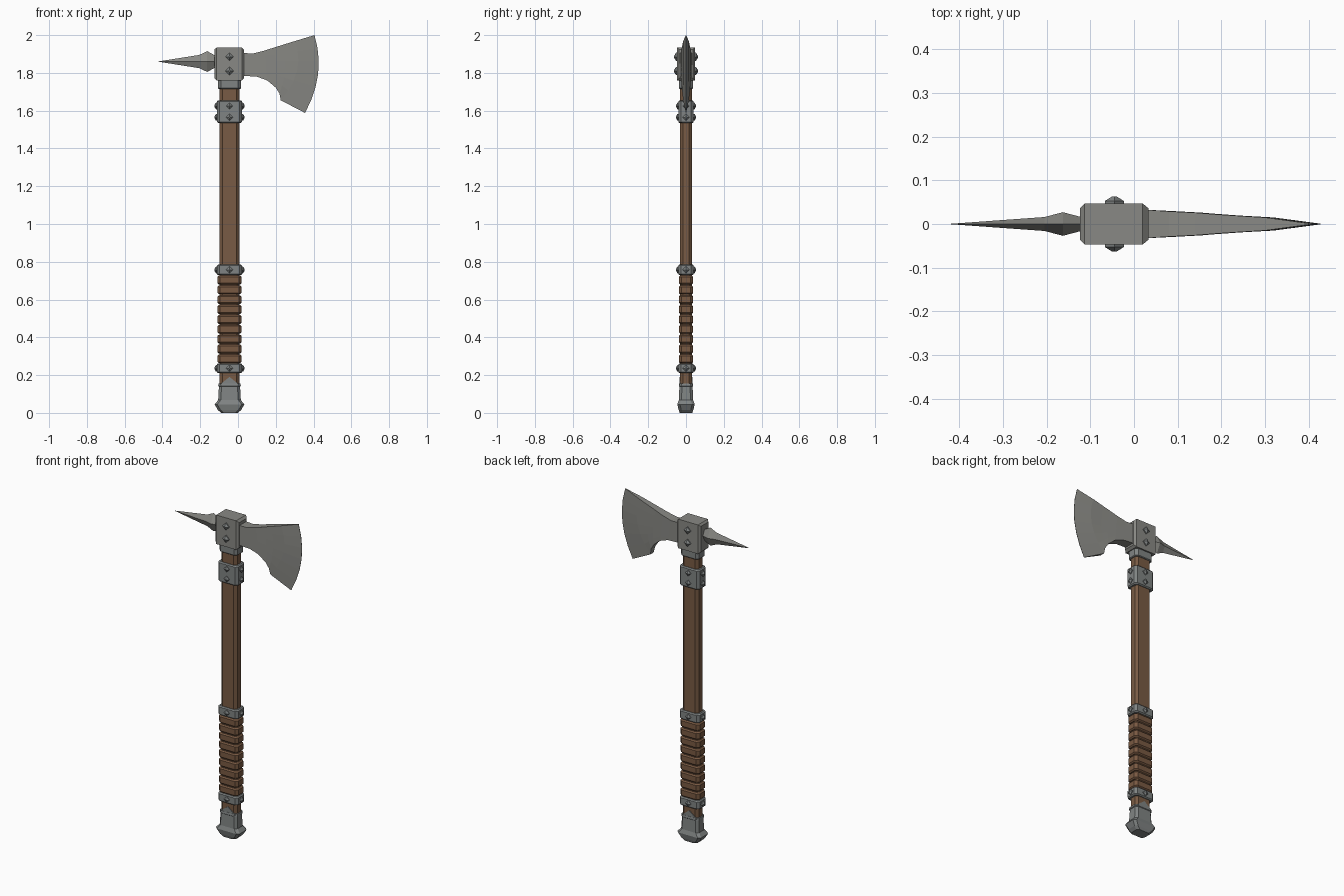
import bpy, bmesh
from mathutils import Vector

if "Cube" in bpy.data.objects:
    bpy.data.objects.remove(bpy.data.objects["Cube"])

CX = -0.045  # shaft axis


def material(name, rgb):
    m = bpy.data.materials.new(name)
    m.diffuse_color = (*rgb, 1)
    m.use_nodes = True
    m.node_tree.nodes["Principled BSDF"].inputs["Base Color"].default_value = m.diffuse_color
    return m


STEEL = material("blade_steel", (0.25, 0.25, 0.232))
IRON = material("band_iron", (0.215, 0.23, 0.228))
WOOD = material("wood", (0.19, 0.105, 0.058))
LEATHER = material("leather_wrap", (0.19, 0.10, 0.054))


def loft(name, rings, mat):
    """Skin closed rings of points and cap both ends."""
    bm = bmesh.new()
    loops = [[bm.verts.new(p) for p in r] for r in rings]
    n = len(loops[0])
    for a, b in zip(loops, loops[1:]):
        for i in range(n):
            j = (i + 1) % n
            bm.faces.new((a[i], a[j], b[j], b[i]))
    bm.faces.new(loops[0])
    bm.faces.new(loops[-1])
    bmesh.ops.remove_doubles(bm, verts=bm.verts, dist=1e-5)
    bmesh.ops.recalc_face_normals(bm, faces=bm.faces)
    me = bpy.data.meshes.new(name)
    bm.to_mesh(me)
    bm.free()
    me.materials.append(mat)
    ob = bpy.data.objects.new(name, me)
    bpy.context.collection.objects.link(ob)
    return ob


def octagon(z, hx, hy, c=0.014):
    q = [(hx, hy - c), (hx - c, hy), (c - hx, hy), (-hx, hy - c),
         (-hx, c - hy), (c - hx, -hy), (hx - c, -hy), (hx, c - hy)]
    return [(CX + x, y, z) for x, y in q]


def stack(name, levels, mat):
    return loft(name, [octagon(*l) for l in levels], mat)


def ring(name, z0, z1, hx, hy, b, mat):
    """Octagonal sleeve with bevelled rims."""
    return stack(name, [(z0, hx - b, hy - b), (z0 + b, hx, hy),
                        (z1 - b, hx, hy), (z1, hx - b, hy - b)], mat)


def stud(name, pos, direction, r, h):
    """Four-sided pointed rivet."""
    d, p = Vector(direction), Vector(pos)
    u, v = d.cross(Vector((0, 0, 1))), Vector((0, 0, 1))
    rings = [[p + d * k + s * u + t * v for s, t in ((q, 0), (0, q), (-q, 0), (0, -q))]
             for k, q in ((-0.004, r), (h * 0.35, r), (h, r * 0.25))]
    loft(name, rings, IRON)


# wooden shaft
stack("shaft", [(0.1, 0.052, 0.031), (1.75, 0.052, 0.031)], WOOD)

# pommel with pointed plates front and back
stack("pommel", [(0.0, 0.045, 0.033), (0.016, 0.062, 0.039), (0.045, 0.079, 0.046),
                 (0.068, 0.06, 0.038), (0.14, 0.056, 0.035), (0.143, 0.06, 0.038),
                 (0.155, 0.058, 0.036)], IRON)
for side in (-1, 1):
    tri = [(-0.052, 0.15), (0.052, 0.15), (0, 0.19)]
    loft("pommel_point", [[(CX + x, side * y, z) for x, z in tri]
                          for y in (0.029, 0.035)], IRON)

# leather wraps
pitch = 0.47 / 9
for i in range(9):
    z = 0.26 + i * pitch
    ring("grip_wrap", z + 0.003, z + pitch - 0.003, 0.064, 0.038, 0.007, LEATHER)

# iron bands with rivets on all four sides
for z0, z1, heights in ((0.21, 0.262, (0.236,)), (0.73, 0.785, (0.757,)),
                        (1.535, 1.655, (1.565, 1.625))):
    ring("iron_band", z0, z1, 0.067, 0.041, 0.006, IRON)
    for z in heights:
        for s in (-1, 1):
            stud("band_rivet", (CX, s * 0.041, z), (0, s, 0), 0.018, 0.012)
            stud("band_rivet", (CX + s * 0.067, 0, z), (s, 0, 0), 0.018, 0.013)

# head socket
ring("head_collar", 1.715, 1.77, 0.06, 0.038, 0.004, IRON)
zm = 1.8475
loft("head_block", [[(x, y * hy, zm + z * hz) for y, z in ((1, 1), (-1, 1), (-1, -1), (1, -1))]
                    for x, hy, hz in ((-0.124, 0.036, 0.077), (-0.113, 0.047, 0.0875),
                                      (0.02, 0.047, 0.0875), (0.033, 0.036, 0.075))], STEEL)
for z in (1.885, 1.81):
    for s in (-1, 1):
        stud("head_rivet", (CX, s * 0.047, z), (0, s, 0), 0.022, 0.016)

# back spike with diamond section
loft("back_spike", [[(x, hy, 1.86), (x, 0, 1.86 + hz), (x, -hy, 1.86), (x, 0, 1.86 - hz)]
                    for x, hy, hz in ((-0.11, 0.014, 0.028), (-0.125, 0.017, 0.034),
                                      (-0.163, 0.027, 0.055), (-0.205, 0.016, 0.035),
                                      (-0.42, 0.0005, 0.001))], STEEL)

# axe blade: columns from root to edge (top x, z, bottom x, z, bulge, half thickness)
columns = [(0.02, 1.905, 0.02, 1.785, 0, 0.033), (0.08, 1.903, 0.10, 1.78, 0, 0.029),
           (0.14, 1.918, 0.155, 1.76, 0, 0.026), (0.19, 1.934, 0.20, 1.722, 0.01, 0.022),
           (0.235, 1.948, 0.22, 1.69, 0.02, 0.019), (0.30, 1.968, 0.226, 1.655, 0.05, 0.015),
           (0.405, 2.0, 0.355, 1.588, 0.044, 0.0008)]
N = 7
rings = []
for tx, tz, bx, bz, bulge, h in columns:
    line = []
    for i in range(N):
        t = i / (N - 1)
        line.append((tx + (bx - tx) * t + bulge * 4 * t * (1 - t), tz + (bz - tz) * t))
    rings.append([(x, -h, z) for x, z in line] + [(x, h, z) for x, z in reversed(line)])
loft("axe_blade", rings, STEEL)
